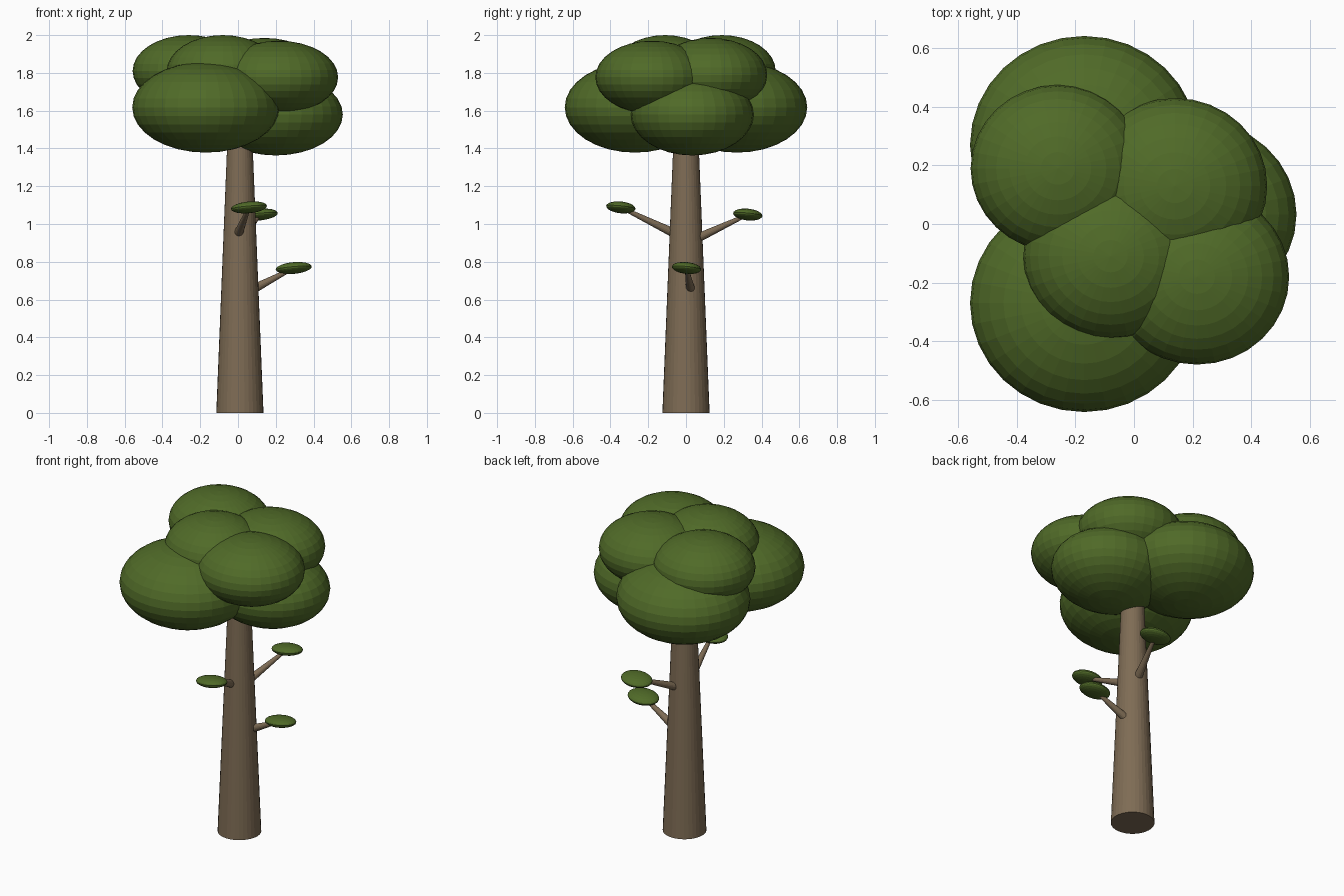
import bpy
from mathutils import Vector

if "Cube" in bpy.data.objects:
    bpy.data.objects.remove(bpy.data.objects["Cube"])


def material(name, rgb):
    m = bpy.data.materials.new(name)
    m.diffuse_color = (*rgb, 1)
    m.use_nodes = True
    m.node_tree.nodes["Principled BSDF"].inputs["Base Color"].default_value = m.diffuse_color
    return m


BARK = material("bark brown", (0.21, 0.15, 0.09))
LEAF = material("leaf green", (0.08, 0.145, 0.021))


def finish(name, mat):
    ob = bpy.context.object
    ob.name = name
    ob.data.materials.append(mat)
    return ob


def blob(name, centre, radii, segments, rings, tilt=(0, 0, 0)):
    bpy.ops.mesh.primitive_uv_sphere_add(segments=segments, ring_count=rings,
                                         location=centre, rotation=tilt)
    bpy.context.object.scale = radii
    return finish(name, LEAF)


def tapered_limb(name, start, end, r1, r2, sides):
    a, b = Vector(start), Vector(end)
    d = b - a
    bpy.ops.mesh.primitive_cone_add(vertices=sides, radius1=r1, radius2=r2,
                                    depth=d.length, location=(a + b) / 2)
    bpy.context.object.rotation_euler = d.to_track_quat('Z', 'Y').to_euler()
    return finish(name, BARK)


# Trunk, running up into the crown
tapered_limb("trunk", (0.01, 0, 0), (0.01, 0, 1.6), 0.125, 0.06, 32)

# Crown: three wide lower clumps and four smaller upper ones
crown = [
    ("lower_crown_front", (-0.17, -0.27, 1.618), (0.39, 0.372, 0.24)),
    ("lower_crown_back", (-0.17, 0.27, 1.618), (0.39, 0.372, 0.24)),
    ("lower_crown_right", (0.2, 0.033, 1.58), (0.355, 0.325, 0.217)),
    ("upper_crown_left", (-0.26, 0.19, 1.81), (0.298, 0.285, 0.19)),
    ("upper_crown_middle", (-0.08, -0.11, 1.807), (0.298, 0.282, 0.193)),
    ("upper_crown_right", (0.215, -0.18, 1.777), (0.315, 0.3, 0.193)),
    ("upper_crown_back", (0.14, 0.13, 1.79), (0.315, 0.3, 0.195)),
]
for name, centre, radii in crown:
    blob(name, centre, radii, 32, 16)

# Small side branches, each ending in a flat leaf tuft
twigs = [
    ("right", (0.07, 0.025, 0.65), (0.295, 0.003, 0.767)),
    ("front", (0.0, -0.05, 0.945), (0.058, -0.345, 1.088)),
    ("back", (0.02, 0.05, 0.92), (0.115, 0.327, 1.05)),
]
for side, root, tip in twigs:
    tapered_limb(side + "_branch", root, tip, 0.025, 0.009, 16)
    blob(side + "_leaf_tuft", tip, (0.096, 0.078, 0.03), 24, 12,
         (-0.1, -0.09, 0))
